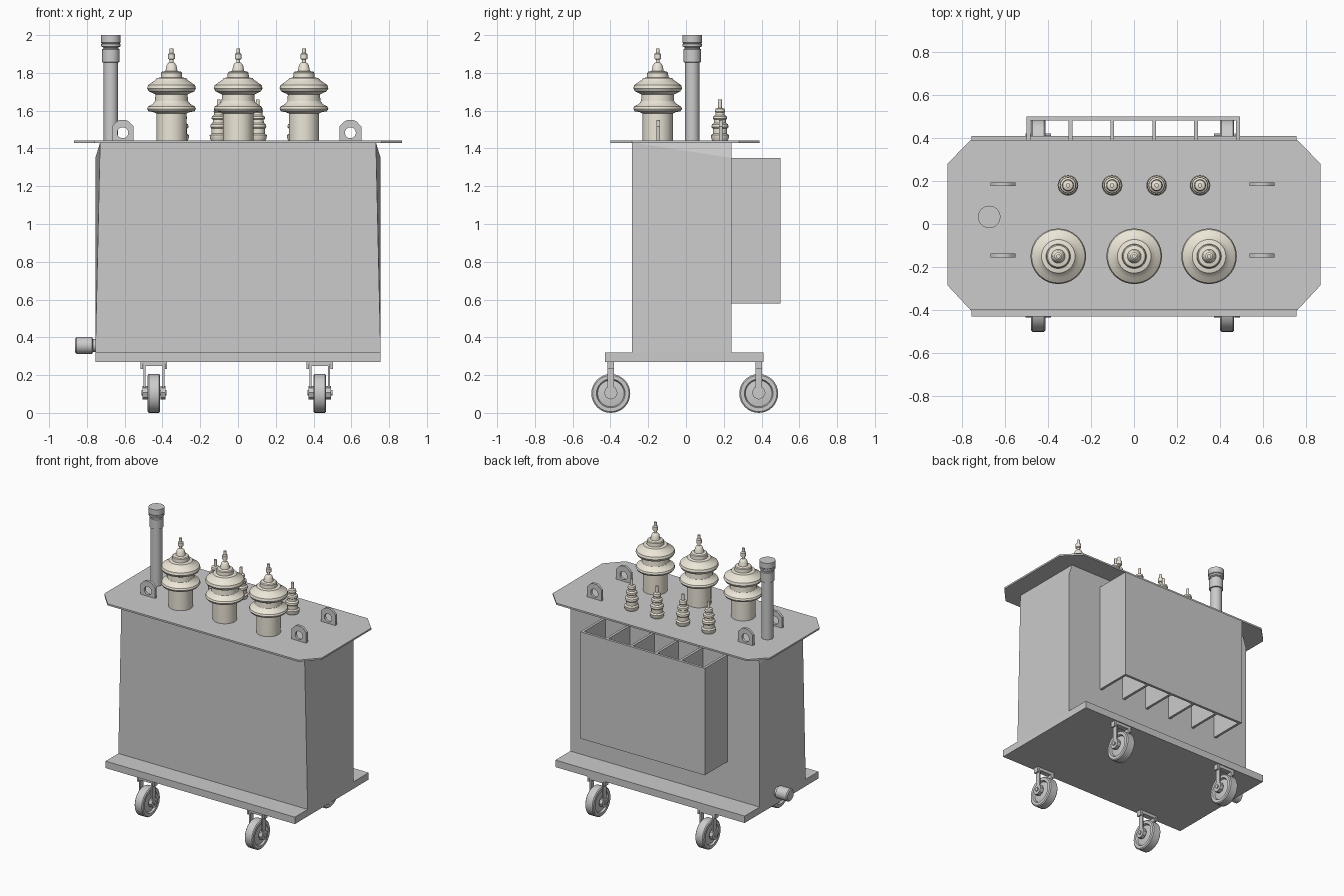
import bpy, bmesh, math
from mathutils import Matrix, Vector

if "Cube" in bpy.data.objects:
    bpy.data.objects.remove(bpy.data.objects["Cube"])

beige = bpy.data.materials.new("porcelain")
beige.diffuse_color = (0.84, 0.79, 0.68, 1)
beige.use_nodes = True
beige.node_tree.nodes["Principled BSDF"].inputs["Base Color"].default_value = beige.diffuse_color


def finish(bm, name, mat=None, smooth=False):
    bmesh.ops.recalc_face_normals(bm, faces=bm.faces)
    me = bpy.data.meshes.new(name)
    bm.to_mesh(me)
    bm.free()
    ob = bpy.data.objects.new(name, me)
    bpy.context.collection.objects.link(ob)
    if mat:
        me.materials.append(mat)
    if smooth:
        bpy.ops.object.select_all(action='DESELECT')
        ob.select_set(True)
        bpy.context.view_layer.objects.active = ob
        bpy.ops.object.shade_smooth_by_angle(angle=math.radians(32))
    return ob


def lathe(name, prof, loc, axis='Z', seg=32, mat=None, smooth=True):
    """Spin (radius, height) points around an axis, with closed ends."""
    bm = bmesh.new()
    rings = []
    for r, h in prof:
        rings.append([bm.verts.new((r * math.cos(2 * math.pi * i / seg),
                                    r * math.sin(2 * math.pi * i / seg), h)) for i in range(seg)])
    for a, b in zip(rings, rings[1:]):
        for i in range(seg):
            j = (i + 1) % seg
            bm.faces.new((a[i], a[j], b[j], b[i]))
    bm.faces.new(rings[0][::-1])
    bm.faces.new(rings[-1])
    m = Matrix.Translation(loc)
    if axis == 'X':
        m = m @ Matrix.Rotation(math.pi / 2, 4, 'Y')
    bm.transform(m)
    return finish(bm, name, mat, smooth)


def box(name, lo, hi):
    bm = bmesh.new()
    bmesh.ops.create_cube(bm, size=1)
    for v in bm.verts:
        v.co = [lo[k] + (v.co[k] + 0.5) * (hi[k] - lo[k]) for k in range(3)]
    return finish(bm, name)


def prism(name, pts, depth):
    """Extrude a closed 3D outline along the depth vector."""
    bm = bmesh.new()
    f = bm.faces.new([bm.verts.new(p) for p in pts])
    g = bmesh.ops.extrude_face_region(bm, geom=[f])
    bmesh.ops.translate(bm, vec=depth, verts=[v for v in g['geom'] if isinstance(v, bmesh.types.BMVert)])
    return finish(bm, name)


# base plate and lid
box("base_plate", (-0.755, -0.43, 0.27), (0.755, 0.41, 0.32))
lid = [(-0.76, -0.40), (0.76, -0.40), (0.867, -0.285), (0.867, 0.28),
       (0.76, 0.39), (-0.76, 0.39), (-0.867, 0.28), (-0.867, -0.285)]
prism("lid", [(x, y, 1.43) for x, y in lid], (0, 0, 0.012))

# tank: front corners lean inward, rear corners break near the top
bm = bmesh.new()
side = [(0.755, -0.285, 0.32), (0.73, -0.285, 1.432), (0.73, 0.24, 1.432),
        (0.755, 0.24, 1.35), (0.755, 0.24, 0.32)]
R = [bm.verts.new(p) for p in side]
L = [bm.verts.new((-x, y, z)) for x, y, z in side]
for s in (R, L):
    bm.faces.new((s[0], s[1], s[3], s[4]))
    bm.faces.new((s[1], s[2], s[3]))
for i in range(5):
    j = (i + 1) % 5
    bm.faces.new((R[i], R[j], L[j], L[i]))
finish(bm, "tank")

# rear cooling box, open at top and bottom
box("cooler_back_wall", (-0.5, 0.482, 0.58), (0.493, 0.5, 1.35))
for i in range(6):
    x = -0.491 + i * 0.195
    box("cooler_fin", (x - 0.009, 0.238, 0.58), (x + 0.009, 0.484, 1.35))

# large bushings
big = [(0.08, 1.44), (0.08, 1.585), (0.095, 1.592), (0.122, 1.597), (0.129, 1.61), (0.124, 1.622),
       (0.1, 1.635), (0.088, 1.65), (0.085, 1.685), (0.098, 1.692), (0.12, 1.702), (0.129, 1.718),
       (0.124, 1.735), (0.1, 1.752), (0.082, 1.765), (0.078, 1.772), (0.057, 1.776), (0.055, 1.8),
       (0.05, 1.806), (0.032, 1.81), (0.026, 1.84), (0.018, 1.852), (0.01, 1.856), (0.01, 1.87),
       (0.018, 1.874), (0.018, 1.9), (0.01, 1.905), (0.01, 1.93)]
for x in (-0.352, 0.001, 0.349):
    lathe("large_bushing", big, (x, -0.15, 0), seg=40, mat=beige)

# small bushings
small = [(0.04, 1.44), (0.046, 1.452), (0.048, 1.47), (0.038, 1.478), (0.038, 1.505), (0.045, 1.513),
         (0.043, 1.527), (0.032, 1.535), (0.031, 1.552), (0.038, 1.558), (0.036, 1.57), (0.025, 1.577),
         (0.024, 1.59), (0.027, 1.595), (0.024, 1.61), (0.01, 1.615), (0.01, 1.66)]
for x in (-0.307, -0.102, 0.105, 0.307):
    lathe("small_bushing", small, (x, 0.18, 0), seg=24, mat=beige)

# breather pipe
lathe("breather_pipe", [(0.038, 1.44), (0.038, 1.855), (0.046, 1.857), (0.046, 1.925), (0.04, 1.928),
                        (0.04, 1.935), (0.051, 1.94), (0.051, 1.952), (0.047, 1.955), (0.052, 1.96),
                        (0.052, 2.0)], (-0.673, 0.033, 0), seg=32)


# lifting lugs with a round eye
def lug(cx, cy):
    n, r, c, t = 24, 0.029, 1.483, 0.009
    outer = []
    for i in range(n):
        a = 2 * math.pi * i / n
        dx, dz = math.cos(a), math.sin(a)
        # square foot, clipped shoulders on top
        k = min(0.058 / max(abs(dx), 1e-6), (0.067 if dz > 0 else 0.043) / max(abs(dz), 1e-6))
        if dz > 0:
            k = min(k, 0.092 / (abs(dx) + dz))
        outer.append((dx * k, dz * k))
    # snap the nearest points to the square foot corners
    for sx in (-1, 1):
        i = min(range(n), key=lambda q: (outer[q][0] - sx * 0.058) ** 2 + (outer[q][1] + 0.043) ** 2)
        outer[i] = (sx * 0.058, -0.043)
    inner = [(r * math.cos(2 * math.pi * i / n), r * math.sin(2 * math.pi * i / n)) for i in range(n)]
    bm = bmesh.new()
    loops = [[bm.verts.new((cx + x, cy + y, c + z)) for x, z in pts]
             for pts, y in ((outer, -t), (outer, t), (inner, t), (inner, -t))]
    for a, b in zip(loops, loops[1:] + loops[:1]):
        for i in range(n):
            j = (i + 1) % n
            bm.faces.new((a[i], a[j], b[j], b[i]))
    finish(bm, "lifting_lug", smooth=True)


for cx in (-0.61, 0.595):
    for cy in (-0.147, 0.185):
        lug(cx, cy)

# drain valve on the left end
lathe("drain_valve", [(0.036, -0.862), (0.044, -0.855), (0.044, -0.772), (0.034, -0.768), (0.034, -0.75)],
      (0, 0.04, 0.357), axis='X', seg=24)

# casters
half = [(0.03, -0.026), (0.07, -0.02), (0.076, -0.033), (0.096, -0.033), (0.103, -0.027)]
wheel = half + [(r, -h) for r, h in reversed(half)]


def strap(name, cx, cy, w, top, bottom, t):
    """Upside-down U strap across the wheel."""
    pts = [(-w, bottom), (-w, top), (w, top), (w, bottom), (w - t, bottom), (w - t, top - t),
           (t - w, top - t), (t - w, bottom)]
    prism(name, [(cx + x, cy - 0.018, z) for x, z in pts], (0, 0.036, 0))


for cx in (-0.445, 0.433):
    for cy in (-0.398, 0.385):
        lathe("caster_wheel", wheel, (cx, cy, 0.103), axis='X', seg=32)
        strap("caster_bracket", cx, cy, 0.07, 0.271, 0.232, 0.012)
        strap("caster_fork", cx, cy, 0.055, 0.26, 0.085, 0.011)
        lathe("caster_axle", [(0.014, -0.066), (0.014, 0.066)], (cx, cy, 0.107), axis='X', seg=12)
        for s in (-1, 1):
            lathe("caster_hub", [(0.036, 0.034 * s), (0.036, 0.06 * s)], (cx, cy, 0.107),
                  axis='X', seg=8, smooth=False)
